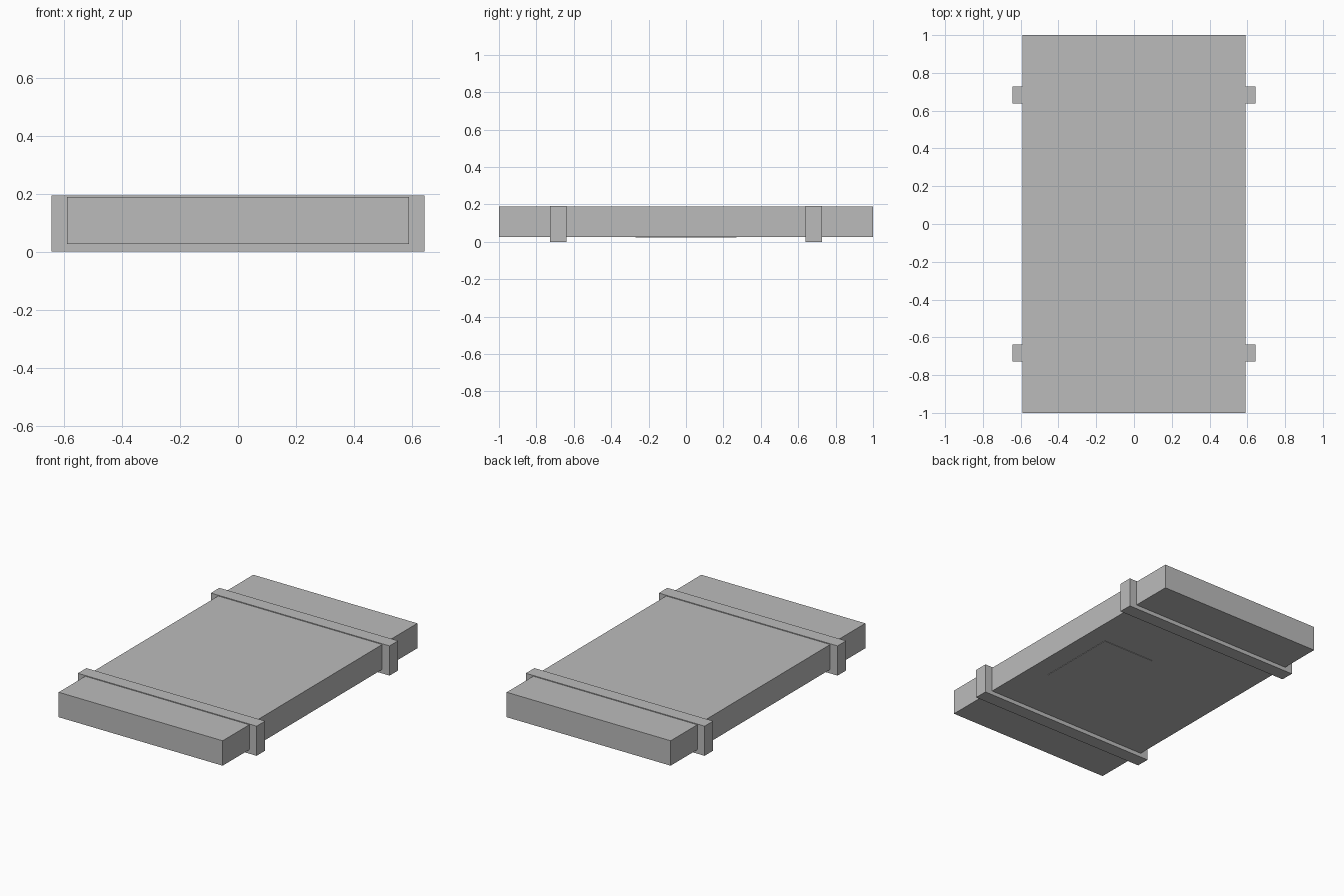
import bpy

if "Cube" in bpy.data.objects:
    bpy.data.objects.remove(bpy.data.objects["Cube"])

# One flat grey for the whole model
grey = bpy.data.materials.new("grey")
grey.diffuse_color = (0.5, 0.5, 0.5, 1.0)
grey.use_nodes = True
grey.node_tree.nodes["Principled BSDF"].inputs["Base Color"].default_value = grey.diffuse_color


def box(name, x0, x1, y0, y1, z0, z1):
    """Axis-aligned box between the given limits."""
    bpy.ops.mesh.primitive_cube_add(
        size=1, location=((x0 + x1) / 2, (y0 + y1) / 2, (z0 + z1) / 2))
    ob = bpy.context.object
    ob.name = name
    ob.scale = (x1 - x0, y1 - y0, z1 - z0)
    bpy.ops.object.transform_apply(location=False, rotation=False, scale=True)
    ob.data.materials.append(grey)
    return ob


# Main slab
box("slab", -0.59, 0.59, -1.0, 1.0, 0.026, 0.188)

# Bands wrapped around the slab near each end
for name, y in (("front_band", -0.683), ("back_band", 0.683)):
    box(name, -0.643, 0.643, y - 0.044, y + 0.044, 0.0, 0.193)

# Thin plate under the slab
box("underside_plate", 0.085, 0.458, -0.27, 0.27, 0.023, 0.027)
